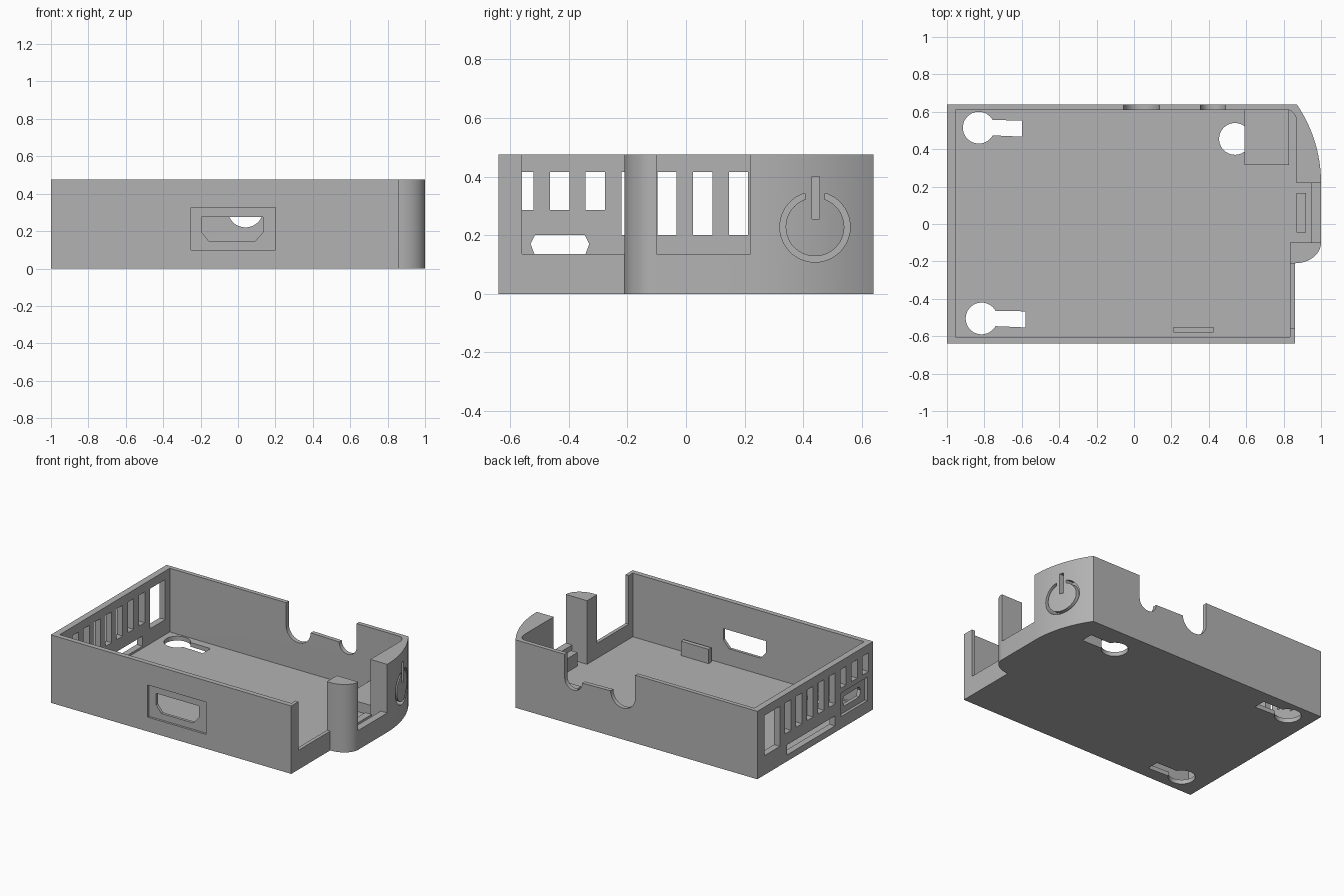
import bpy
import bmesh
from math import cos, sin, pi, radians, sqrt

scene = bpy.context.scene
if "Cube" in bpy.data.objects:
    bpy.data.objects.remove(bpy.data.objects["Cube"])

grey = bpy.data.materials.new("plain grey plastic")
grey.use_nodes = True
colour = (0.45, 0.45, 0.45, 1)
grey.diffuse_color = colour
grey.node_tree.nodes["Principled BSDF"].inputs["Base Color"].default_value = colour


def prism(name, outline, axis, lo, hi):
    """Extrude a 2D outline along an axis; the outline uses the other two axes in order."""
    def place(p, d):
        return {"x": (d, *p), "y": (p[0], d, p[1]), "z": (*p, d)}[axis]
    bm = bmesh.new()
    low = [bm.verts.new(place(p, lo)) for p in outline]
    high = [bm.verts.new(place(p, hi)) for p in outline]
    bm.faces.new(low)
    bm.faces.new(high)
    for i in range(len(outline)):
        j = (i + 1) % len(outline)
        bm.faces.new((low[i], low[j], high[j], high[i]))
    bmesh.ops.recalc_face_normals(bm, faces=bm.faces)
    mesh = bpy.data.meshes.new(name)
    bm.to_mesh(mesh)
    bm.free()
    mesh.materials.append(grey)
    obj = bpy.data.objects.new(name, mesh)
    scene.collection.objects.link(obj)
    return obj


def rect(a0, a1, b0, b1):
    return [(a0, b0), (a1, b0), (a1, b1), (a0, b1)]


def arc(cx, cy, rx, ry, start, end, n=24):
    angles = [radians(start + (end - start) * i / n) for i in range(n + 1)]
    return [(cx + rx * cos(a), cy + ry * sin(a)) for a in angles]


def cut(target, outline, axis, lo, hi):
    """Subtract a prism from the target and throw the cutter away."""
    cutter = prism("cutter", outline, axis, lo, hi)
    cutter.hide_render = True
    mod = target.modifiers.new("cut", "BOOLEAN")
    mod.operation = "DIFFERENCE"
    mod.solver = "EXACT"
    mod.object = cutter
    bpy.context.view_layer.objects.active = target
    bpy.ops.object.modifier_apply(modifier=mod.name)
    bpy.data.objects.remove(cutter)


def keyhole(cx, cy, end, slot_y, r=0.085, w=0.043):
    """Round hole with a slot running to +x."""
    a = w / r * 180 / pi
    return arc(cx, cy, r, r, a, 360 - a, 36) + [(end, slot_y - w), (end, slot_y + w)]


HEIGHT, FLOOR, SILL = 0.475, 0.03, 0.135

# Outer case: straight box with a rounded bulge on the +x side
R = 0.743
sweep = math_end = 180 / pi * 0.601
outline = [(-1, -0.64), (0.86, -0.64), (0.86, -0.21)]
outline += arc(0.86, -0.1, 0.14, 0.11, -90, 0, 16)[1:]
outline += arc(1 - R, 0.22, R, R, 0, sweep, 24)
outline += [(0.87, 0.64), (-1, 0.64)]
case = prism("case", outline, "z", 0, HEIGHT)

# Cavity above the floor
cavity = [(-0.955, -0.605), (0.835, -0.605), (0.835, -0.1), (0.95, -0.1),
          (0.95, 0.22), (0.87, 0.22)]
cavity += arc(0.82, 0.54, 0.05, 0.07, 0, 90, 10) + [(-0.955, 0.61)]
cut(case, cavity, "z", FLOOR, 1)

# Two openings in the +x wall, down to the sill
cut(case, rect(0.8, 0.9, -0.56, -0.21), "z", SILL, 1)
cut(case, rect(0.94, 1.1, -0.1, 0.22), "z", SILL, 1)

# Back wall: lowered strip with two half-round cable notches
notch = [(-0.055, 1)] + arc(0.04, 0.315, 0.095, 0.095, 180, 360)
notch += arc(0.4225, 0.31, 0.0675, 0.0675, 180, 360) + [(0.49, 1)]
cut(case, notch, "y", 0.6, 0.7)

# Front socket: shallow recess with a chamfered hole
cut(case, rect(-0.25, 0.2, 0.1, 0.325), "y", -0.7, -0.625)
socket = [(-0.195, 0.275), (-0.195, 0.195), (-0.155, 0.145),
          (0.09, 0.145), (0.135, 0.195), (0.135, 0.275)]
cut(case, socket, "y", -0.7, -0.6)

# -x wall: row of vents, the last three short
for k in range(-5, 3):
    y = 0.024 + 0.122 * k
    bottom = 0.285 if k < -2 else 0.2
    cut(case, rect(y, y + 0.066, bottom, 0.415), "x", -1.1, -0.95)

# -x wall: large window, low slot, and recessed port
cut(case, rect(0.39, 0.56, SILL, 0.415), "x", -1.1, -0.95)
cut(case, rect(-0.22, 0.31, 0.045, 0.115), "x", -1.1, -0.95)
cut(case, rect(-0.575, -0.285, 0.085, 0.25), "x", -1.1, -0.98)
port = [(-0.515, 0.13), (-0.345, 0.13), (-0.33, 0.17),
        (-0.345, 0.2), (-0.515, 0.2), (-0.53, 0.17)]
cut(case, port, "x", -1.1, -0.95)

# Engraved power sign on the curved wall: broken ring and bar
ring = arc(0.44, 0.228, 0.12, 0.12, 107, 433, 48)
ring += arc(0.44, 0.228, 0.1, 0.1, 431, 109, 48)
cut(case, ring, "x", 0.905, 1.1)
cut(case, rect(0.429, 0.456, 0.255, 0.4), "x", 0.905, 1.1)

# Keyhole mounts through the floor
hidden_hole = keyhole(0.54, 0.455, 0.77, 0.455)
for hole in (keyhole(-0.83, 0.515, -0.6, 0.51),
             keyhole(-0.815, -0.505, -0.58, -0.51), hidden_hole):
    cut(case, hole, "z", -0.1, 0.05)

# Hollow cover over the slot of the third keyhole
cover = prism("keyhole_cover", rect(0.59, 0.83, 0.315, 0.612), "z", 0.02, 0.1)
cut(cover, hidden_hole, "z", -0.1, 0.075)

# Small board stops standing on the floor
front_stop = prism("front_board_stop", rect(0.21, 0.425, -0.58, -0.55), "z", 0.02, 0.13)
side_stop = prism("side_board_stop", rect(0.87, 0.92, -0.045, 0.165), "z", 0.02, 0.125)

bpy.ops.object.select_all(action="DESELECT")
for obj in (case, cover, front_stop, side_stop):
    obj.select_set(True)
bpy.context.view_layer.objects.active = case
bpy.ops.object.shade_smooth_by_angle(angle=radians(25))
